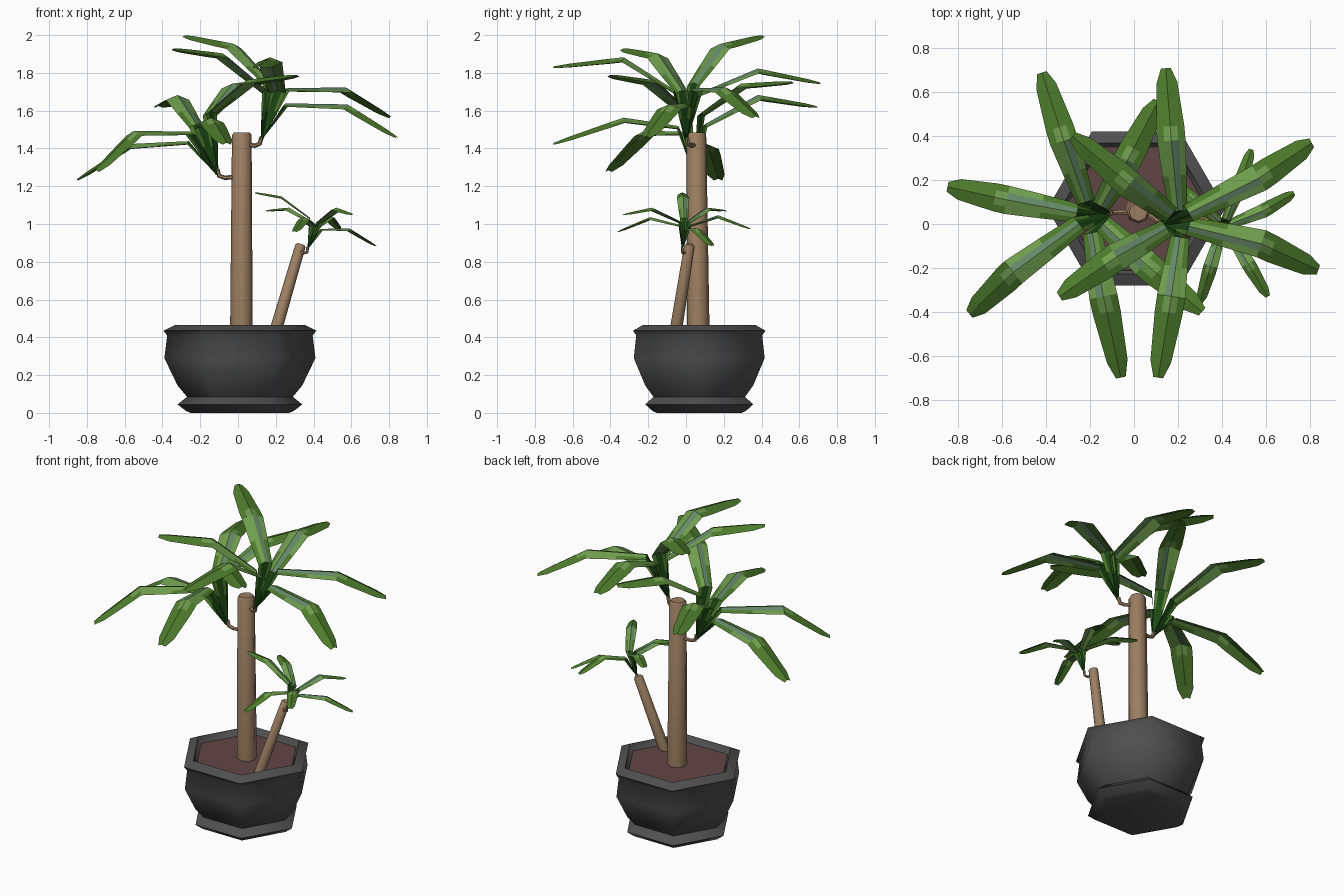
import bpy, bmesh, math
from mathutils import Vector


def mat(name, rgb):
    m = bpy.data.materials.new(name)
    m.diffuse_color = (*rgb, 1)
    return m


POT = mat("charcoal", (0.08, 0.08, 0.08))
SOIL = mat("soil brown", (0.12, 0.06, 0.06))
BARK = mat("bark tan", (0.33, 0.21, 0.12))
LEAF = [mat("leaf green", (0.075, 0.20, 0.025)),
        mat("light green", (0.16, 0.34, 0.075)),
        mat("grey green", (0.13, 0.25, 0.14)),
        mat("dark green", (0.012, 0.07, 0.008))]


def make(name, bm, mats, smooth=None):
    me = bpy.data.meshes.new(name)
    bm.to_mesh(me)
    bm.free()
    ob = bpy.data.objects.new(name, me)
    bpy.context.collection.objects.link(ob)
    for m in mats:
        me.materials.append(m)
    if smooth:
        bpy.ops.object.select_all(action='DESELECT')
        ob.select_set(True)
        bpy.context.view_layer.objects.active = ob
        bpy.ops.object.shade_smooth_by_angle(angle=math.radians(smooth))
    return ob


def skin(bm, rings):
    for a, b in zip(rings, rings[1:]):
        n = len(a)
        for i in range(n):
            bm.faces.new((a[i], a[(i + 1) % n], b[(i + 1) % n], b[i]))


def lathe(name, profile, centre, sides, material, smooth):
    bm = bmesh.new()
    rings = [[bm.verts.new((centre[0] + r * math.cos(2 * math.pi * i / sides),
                            centre[1] + r * math.sin(2 * math.pi * i / sides), z))
              for i in range(sides)] for r, z in profile]
    skin(bm, rings)
    bm.faces.new(rings[0][::-1])
    bm.faces.new(rings[-1])
    return make(name, bm, [material], smooth)


def tube(name, points, radii, sides=8):
    bm = bmesh.new()
    pts = [Vector(p) for p in points]
    rings = []
    for i, p in enumerate(pts):
        d = (pts[min(i + 1, len(pts) - 1)] - pts[max(i - 1, 0)]).normalized()
        ref = Vector((0, 1, 0)) if abs(d.y) < 0.8 else Vector((1, 0, 0))
        u = ref.cross(d).normalized()
        v = d.cross(u)
        rings.append([bm.verts.new(p + radii[i] * (u * math.cos(2 * math.pi * k / sides)
                                                   + v * math.sin(2 * math.pi * k / sides)))
                      for k in range(sides)])
    skin(bm, rings)
    bm.faces.new(rings[0][::-1])
    bm.faces.new(rings[-1])
    return make(name, bm, [BARK], 50)


# Hexagonal pot and soil
lathe("pot", [(0.26, 0), (0.285, 0.01), (0.33, 0.045), (0.28, 0.085), (0.33, 0.145),
              (0.40, 0.29), (0.385, 0.41), (0.405, 0.435), (0.345, 0.465),
              (0.325, 0.42)], (0.01, 0.07), 6, POT, 75)
lathe("soil", [(0.326, 0.415), (0.324, 0.424)], (0.01, 0.07), 6, SOIL, None)

# Trunks and the short hooked stems carrying the leaves
tube("main_trunk", [(0.018, 0.065, 0.41), (0.02, 0.055, 1.47), (0.02, 0.055, 1.485)],
     [0.06, 0.052, 0.042])
tube("side_trunk", [(0.192, -0.058, 0.41), (0.33, 0.018, 0.883), (0.333, 0.019, 0.893)],
     [0.033, 0.028, 0.02])
tube("left_stem", [(0, 0.055, 1.25), (-0.07, 0.053, 1.245), (-0.10, 0.05, 1.255),
                   (-0.11, 0.05, 1.29)], [0.012] * 4, 6)
tube("right_stem", [(0.05, 0.05, 1.42), (0.09, 0.025, 1.415), (0.115, 0.01, 1.425),
                    (0.125, 0.005, 1.46)], [0.012] * 4, 6)
tube("small_stem", [(0.325, 0.005, 0.86), (0.345, -0.015, 0.845), (0.365, -0.02, 0.85),
                    (0.37, -0.02, 0.88)], [0.008] * 4, 6)

# Leaves: (segment, position in segment, width), with a raised midrib
STATIONS = [(0, 0, 0.015), (0, 0.6, 0.06), (1, 0, 0.085), (1, 0.5, 0.11), (2, 0, 0.13),
            (2, 0.2, 0.128), (2, 0.8, 0.095), (2, 1, 0.045)]
COLUMNS = [-1, -0.5, 0, 0.5, 1]


def leaf(bm, path, scale):
    p = [Vector(q) for q in path]
    h = p[3] - p[1]
    side = Vector((-h.y, h.x, 0)).normalized()
    rows = []
    for seg, t, w in STATIONS:
        c = p[seg].lerp(p[seg + 1], t)
        rows.append([bm.verts.new(c + side * (u * w * scale / 2)
                                  + Vector((0, 0, (0.5 - abs(u)) * w * scale * 0.2)))
                     for u in COLUMNS])
    for i in range(len(rows) - 1):
        for j in range(4):
            f = bm.faces.new((rows[i][j], rows[i + 1][j], rows[i + 1][j + 1], rows[i][j + 1]))
            inner = j in (1, 2)
            if i == 0 or (i == 1 and inner):
                f.material_index = 3          # dark heart
            elif i in (2, 3) and j == 1:
                f.material_index = 2          # grey streak
            elif i == 3 or (i in (2, 4) and inner):
                f.material_index = 1          # pale patch


def cluster(name, base, leaves, scale):
    bm = bmesh.new()
    for k1, k2, tip in leaves:
        leaf(bm, (base, k1, k2, tip), scale)
    make(name, bm, LEAF)


cluster("left_leaves", (-0.11, 0.045, 1.26), [
    ((-0.22, 0.10, 1.52), (-0.32, 0.38, 1.67), (-0.42, 0.69, 1.62)),
    ((-0.26, 0.05, 1.43), (-0.58, 0.11, 1.41), (-0.85, 0.17, 1.235)),
    ((-0.25, 0.00, 1.48), (-0.55, -0.22, 1.48), (-0.75, -0.41, 1.28)),
    ((-0.19, -0.04, 1.51), (-0.14, -0.33, 1.55), (-0.06, -0.70, 1.425)),
    ((-0.14, -0.00, 1.59), (0.05, -0.18, 1.75), (0.31, -0.40, 1.785)),
    ((-0.15, 0.08, 1.58), (-0.03, 0.29, 1.73), (0.11, 0.56, 1.75))], 1)

cluster("right_leaves", (0.125, 0.0, 1.45), [
    ((0.20, 0.06, 1.68), (0.17, 0.38, 1.81), (0.145, 0.71, 1.745)),
    ((0.25, 0.05, 1.71), (0.57, 0.21, 1.71), (0.81, 0.37, 1.565)),
    ((0.25, -0.01, 1.63), (0.58, -0.09, 1.62), (0.84, -0.21, 1.46)),
    ((0.21, -0.06, 1.70), (0.17, -0.33, 1.87), (0.11, -0.70, 1.83)),
    ((0.15, -0.02, 1.70), (-0.08, -0.15, 1.89), (-0.34, -0.33, 1.925)),
    ((0.17, 0.04, 1.74), (-0.02, 0.18, 1.94), (-0.28, 0.40, 1.995))], 1)

cluster("small_leaves", (0.37, -0.02, 0.87), [
    ((0.42, 0.02, 0.99), (0.48, 0.17, 1.04), (0.535, 0.34, 0.975)),
    ((0.44, 0.0, 0.97), (0.59, 0.06, 0.97), (0.73, 0.14, 0.885)),
    ((0.43, -0.03, 1.01), (0.52, -0.18, 1.08), (0.61, -0.33, 1.05)),
    ((0.40, -0.03, 0.99), (0.35, -0.19, 1.03), (0.30, -0.36, 0.96)),
    ((0.38, -0.01, 1.03), (0.23, -0.015, 1.14), (0.09, -0.02, 1.165)),
    ((0.39, 0.01, 1.01), (0.27, 0.11, 1.08), (0.15, 0.21, 1.07))], 0.5)
